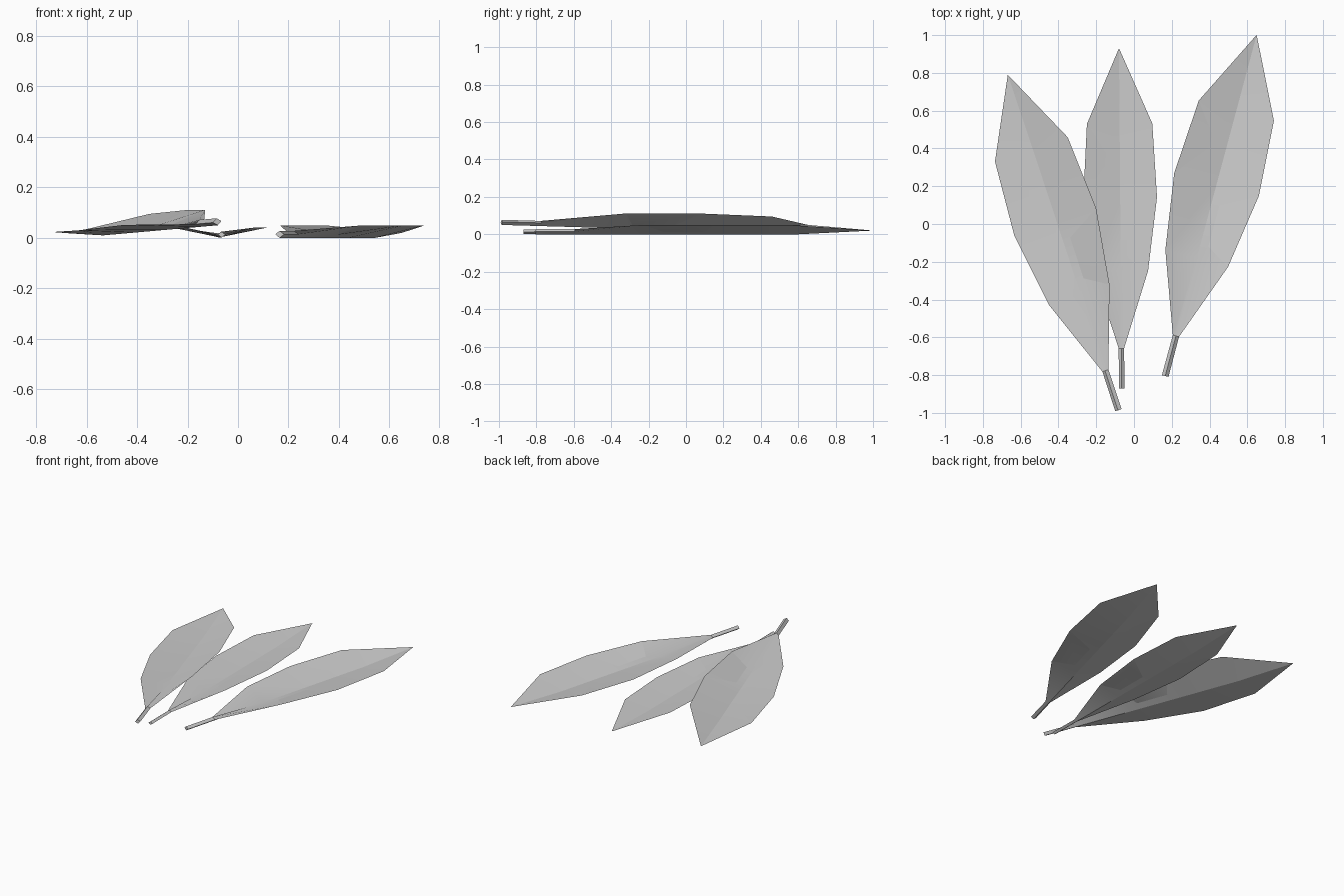
import bpy, bmesh
from math import radians
from mathutils import Matrix, Vector, Euler

cube = bpy.data.objects.get("Cube")
if cube:
    bpy.data.objects.remove(cube, do_unlink=True)

grey = bpy.data.materials.new("leaf_grey")
grey.use_nodes = True
colour = (0.6, 0.6, 0.6, 1)
grey.diffuse_color = colour
grey.node_tree.nodes["Principled BSDF"].inputs["Base Color"].default_value = colour

# Cross-sections along a leaf: distance, half width, rim height, groove height
SECTIONS = [
    (0, 0.018, 0.014, 0.028),
    (0.22, 0.017, 0.014, 0.028),
    (0.645, 0.172, 0.05, 0.004),
    (1.05, 0.232, 0.05, 0.004),
    (1.455, 0.206, 0.05, 0.004),
]
TIP = (0, 1.87, 0.02)


def leaf(name, stem_end, heading, pitch=0, roll=0, scale=(1, 1, 1)):
    """Diamond stem that opens into a folded blade with a pointed tip."""
    bm = bmesh.new()
    rings = []
    for y, half, rim, groove in SECTIONS:
        corners = [(-half, y, rim), (0, y, groove), (half, y, rim), (0, y, 0)]
        rings.append([bm.verts.new(c) for c in corners])
    tip = bm.verts.new(TIP)

    # Skin the rings, then close the stem end and the tip
    for a, b in zip(rings, rings[1:]):
        for i in range(4):
            j = (i + 1) % 4
            bm.faces.new((a[i], a[j], b[j], b[i]))
    bm.faces.new(rings[0])
    for i in range(4):
        bm.faces.new((rings[-1][i], rings[-1][(i + 1) % 4], tip))
    bmesh.ops.recalc_face_normals(bm, faces=bm.faces)

    # Place the leaf by its stem end
    turn = Euler((pitch, roll, heading), "XYZ").to_matrix().to_4x4()
    place = Matrix.Translation(stem_end) @ turn @ Matrix.Diagonal(Vector((*scale, 1)))
    bmesh.ops.transform(bm, matrix=place, verts=bm.verts)

    mesh = bpy.data.meshes.new(name)
    bm.to_mesh(mesh)
    bm.free()
    mesh.materials.append(grey)
    obj = bpy.data.objects.new(name, mesh)
    bpy.context.collection.objects.link(obj)
    bpy.ops.object.select_all(action="DESELECT")
    obj.select_set(True)
    bpy.context.view_layer.objects.active = obj
    bpy.ops.object.shade_smooth_by_angle(angle=radians(22))


leaf("left_leaf", (0.165, -0.805, 0), heading=-0.262)
leaf("middle_leaf", (-0.065, -0.87, 0.002), heading=0.008, scale=(0.84, 0.963, 0.8))
leaf("right_leaf", (-0.08, -0.985, 0.05), heading=0.323, pitch=-0.028, roll=-0.175)
